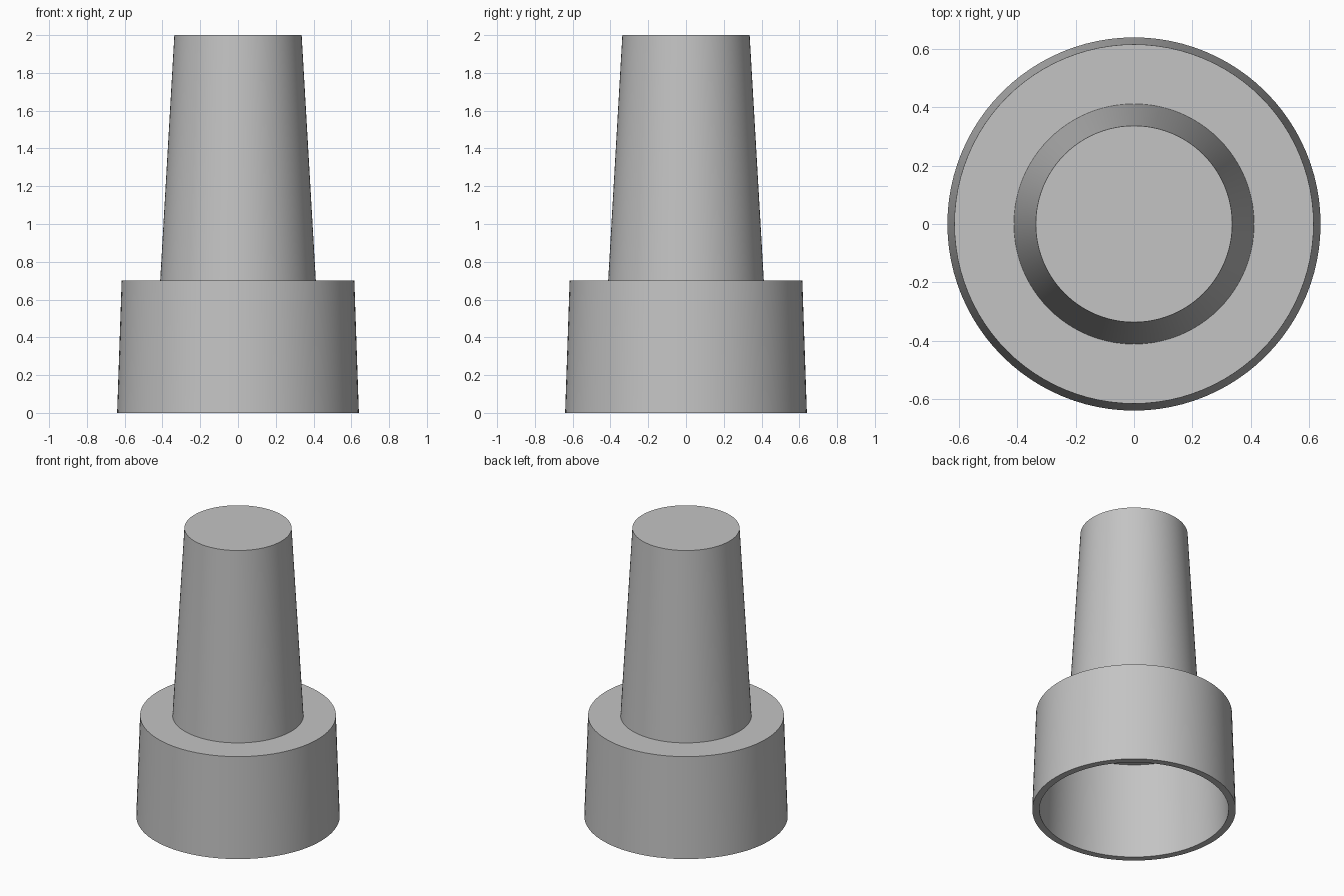
import bpy, bmesh, math

cube = bpy.data.objects.get("Cube")
if cube:
    bpy.data.objects.remove(cube, do_unlink=True)

SEGMENTS = 96
WALL = 0.045

grey = bpy.data.materials.new("plain grey")
grey.use_nodes = True
colour = (0.55, 0.55, 0.55, 1)
grey.diffuse_color = colour
grey.node_tree.nodes["Principled BSDF"].inputs["Base Color"].default_value = colour


def lathe(name, profile):
    """Revolve an (r, z) profile, starting and ending on the axis, around z."""
    bm = bmesh.new()
    verts = [bm.verts.new((r, 0, z)) for r, z in profile]
    edges = [bm.edges.new(pair) for pair in zip(verts, verts[1:])]
    bmesh.ops.spin(bm, geom=verts + edges, cent=(0, 0, 0), axis=(0, 0, 1),
                   angle=math.tau, steps=SEGMENTS)
    bmesh.ops.remove_doubles(bm, verts=bm.verts, dist=1e-4)
    bmesh.ops.recalc_face_normals(bm, faces=bm.faces)
    mesh = bpy.data.meshes.new(name)
    bm.to_mesh(mesh)
    bm.free()
    mesh.materials.append(grey)
    obj = bpy.data.objects.new(name, mesh)
    bpy.context.collection.objects.link(obj)
    bpy.ops.object.select_all(action="DESELECT")
    obj.select_set(True)
    bpy.context.view_layer.objects.active = obj
    bpy.ops.object.shade_smooth_by_angle(angle=math.radians(30))
    return obj


# Tapered stem on a wide socket: outer skin from the top centre down
outer = [(0, 2), (0.337, 2), (0.412, 0.7), (0.616, 0.7), (0.64, 0)]

# Hollow inside, one wall thickness in, open at the bottom
inner = [(max(r - WALL, 0), max(z - WALL, 0)) for r, z in reversed(outer)]

lathe("stepped_socket", outer + inner)
